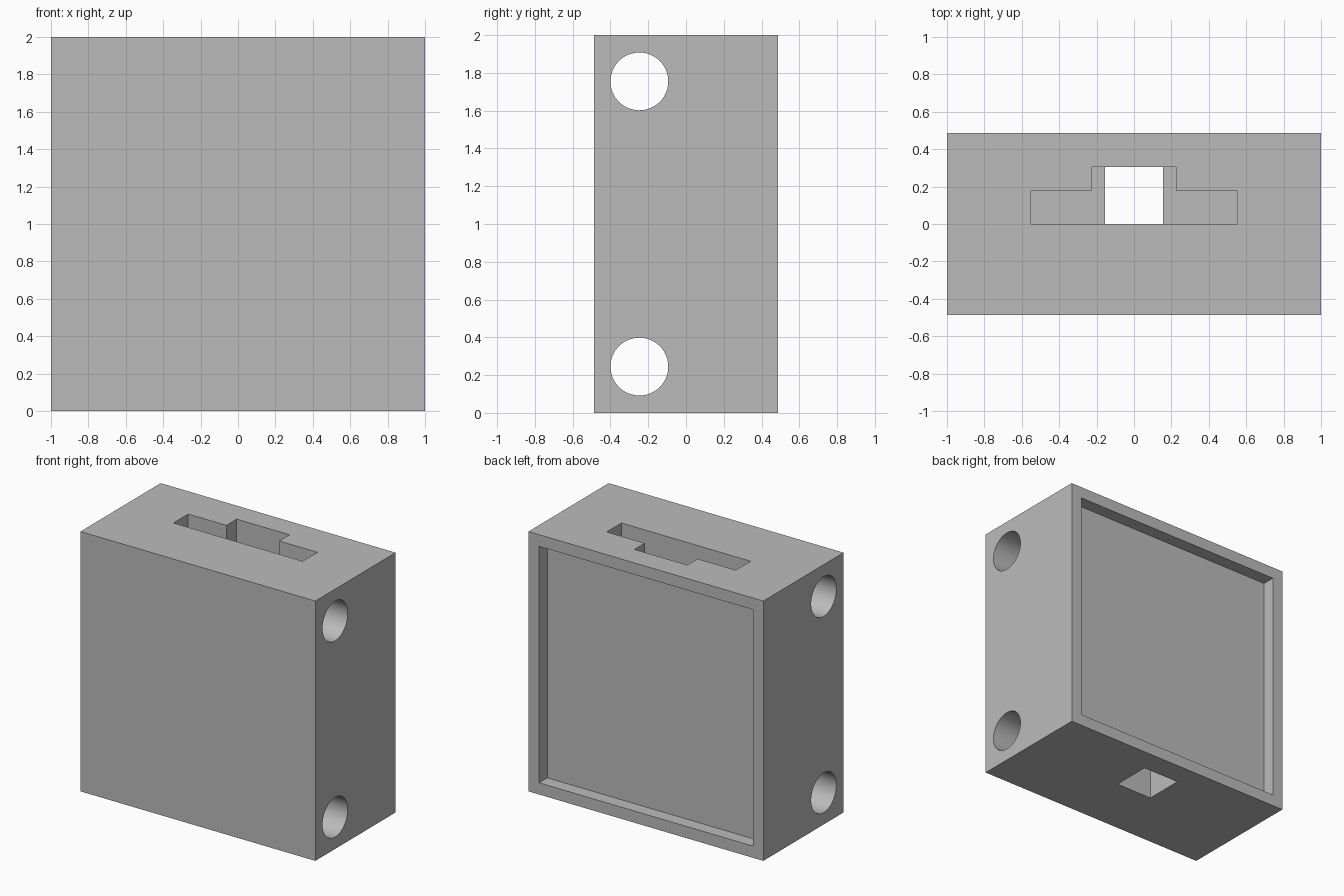
import bpy
import bmesh
import math
from mathutils import Vector, Matrix

if "Cube" in bpy.data.objects:
    bpy.data.objects.remove(bpy.data.objects["Cube"], do_unlink=True)

WIDTH, DEPTH, HEIGHT = 2.0, 0.975, 2.0
BACK = DEPTH / 2

grey = bpy.data.materials.new("plain grey")
grey.use_nodes = True
colour = (0.5, 0.5, 0.5, 1)
grey.diffuse_color = colour
grey.node_tree.nodes["Principled BSDF"].inputs["Base Color"].default_value = colour


def prism(name, outline, z0, z1):
    """Extrude an x-y outline from z0 up to z1."""
    bm = bmesh.new()
    face = bm.faces.new([bm.verts.new((x, y, z0)) for x, y in outline])
    top = bmesh.ops.extrude_face_region(bm, geom=[face])["geom"]
    bmesh.ops.translate(bm, vec=Vector((0, 0, z1 - z0)),
                        verts=[v for v in top if isinstance(v, bmesh.types.BMVert)])
    bmesh.ops.recalc_face_normals(bm, faces=bm.faces)
    return finish(name, bm)


def finish(name, bm):
    mesh = bpy.data.meshes.new(name)
    bm.to_mesh(mesh)
    bm.free()
    mesh.materials.append(grey)
    obj = bpy.data.objects.new(name, mesh)
    bpy.context.collection.objects.link(obj)
    return obj


def rect(half_x, y0, y1):
    return [(-half_x, y0), (half_x, y0), (half_x, y1), (-half_x, y1)]


def cut(target, cutter):
    """Subtract the cutter, apply the result and discard the cutter."""
    cutter.hide_render = True
    mod = target.modifiers.new(cutter.name, "BOOLEAN")
    mod.operation = "DIFFERENCE"
    mod.solver = "EXACT"
    mod.object = cutter
    bpy.context.view_layer.objects.active = target
    bpy.ops.object.modifier_apply(modifier=mod.name)
    bpy.data.objects.remove(cutter, do_unlink=True)


# Solid block
body = prism("housing_block", rect(WIDTH / 2, -BACK, BACK), 0, HEIGHT)

# Shallow square recess in the back face
RIM = 0.09
cut(body, prism("back_recess", rect(WIDTH / 2 - RIM, BACK - 0.1, BACK + 0.1),
                RIM, HEIGHT - RIM))

# Stepped pocket from the top, with a narrower outlet through the base
half = [(0.55, 0), (0.55, 0.18), (0.225, 0.18), (0.225, 0.305)]
outline = half + [(-x, y) for x, y in reversed(half)]
cut(body, prism("top_pocket", outline, 0.4, HEIGHT + 0.1))
cut(body, prism("base_outlet", rect(0.155, 0, 0.305), -0.1, 0.6))

# Two round holes running from side to side
for label, z in (("lower", 0.245), ("upper", 1.755)):
    bm = bmesh.new()
    place = Matrix.Translation((0, -0.247, z)) @ Matrix.Rotation(math.pi / 2, 4, "Y")
    bmesh.ops.create_cone(bm, cap_ends=True, segments=64, radius1=0.153,
                          radius2=0.153, depth=WIDTH + 0.4, matrix=place)
    cut(body, finish(label + "_side_hole", bm))

# Smooth hole walls, crisp block edges
bpy.ops.object.select_all(action="DESELECT")
body.select_set(True)
bpy.context.view_layer.objects.active = body
bpy.ops.object.shade_smooth_by_angle(angle=math.radians(30))
